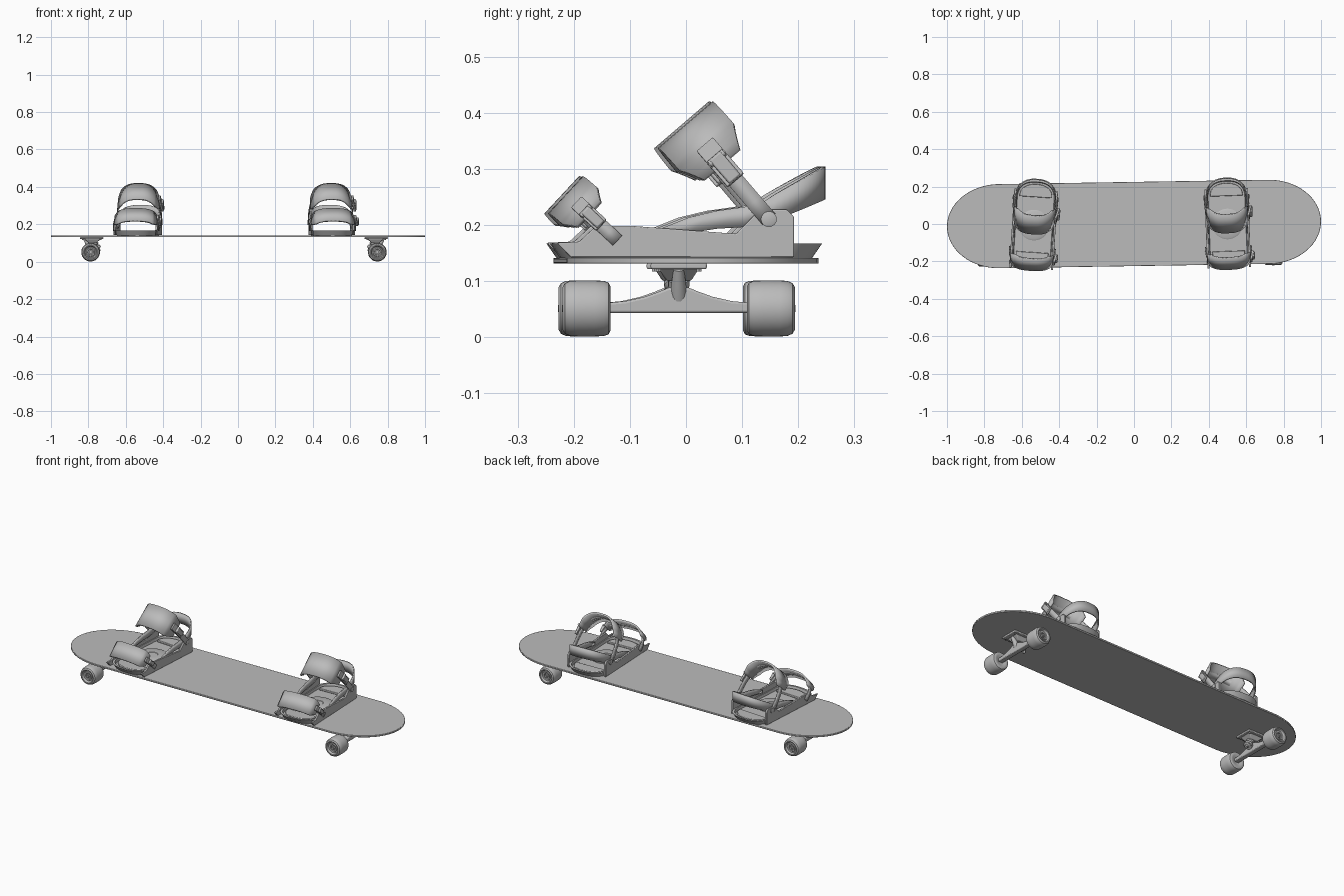
import bpy, bmesh, math
from mathutils import Vector, Matrix

if "Cube" in bpy.data.objects:
    bpy.data.objects.remove(bpy.data.objects["Cube"])

grey = bpy.data.materials.new("plain grey")
grey.diffuse_color = (0.5, 0.5, 0.5, 1)
grey.use_nodes = True
grey.node_tree.nodes["Principled BSDF"].inputs["Base Color"].default_value = grey.diffuse_color


def finish(name, bm, place, thick=0, bevel=0):
    """Turn a bmesh into a placed, smooth-by-angle object."""
    bmesh.ops.recalc_face_normals(bm, faces=bm.faces)
    me = bpy.data.meshes.new(name)
    bm.to_mesh(me)
    bm.free()
    me.materials.append(grey)
    ob = bpy.data.objects.new(name, me)
    bpy.context.collection.objects.link(ob)
    ob.matrix_world = place
    if thick:
        m = ob.modifiers.new("thickness", 'SOLIDIFY')
        m.thickness, m.offset = thick, 0
    if bevel:
        m = ob.modifiers.new("edge", 'BEVEL')
        m.width, m.segments, m.limit_method = bevel, 2, 'ANGLE'
    bpy.ops.object.select_all(action='DESELECT')
    ob.select_set(True)
    bpy.context.view_layer.objects.active = ob
    bpy.ops.object.shade_smooth_by_angle(angle=math.radians(35))
    return ob


def loft(name, rings, place, bevel=0, caps=True):
    """Skin closed rings of points."""
    bm = bmesh.new()
    vs = [[bm.verts.new(p) for p in r] for r in rings]
    n = len(vs[0])
    for a, b in zip(vs, vs[1:]):
        for i in range(n):
            j = (i + 1) % n
            bm.faces.new((a[i], a[j], b[j], b[i]))
    if caps:
        bm.faces.new(vs[0])
        bm.faces.new(vs[-1])
    return finish(name, bm, place, bevel=bevel)


def side_plate(name, prof, x0, x1, place, bevel=0):
    """Extrude a (y, z) profile along x."""
    return loft(name, [[(x, y, z) for y, z in prof] for x in (x0, x1)], place, bevel)


def band(name, path, wdir, halves, thick, place):
    """Strap: a ribbon along a path, with varying half width."""
    bm = bmesh.new()
    w = Vector(wdir).normalized()
    rows = [(bm.verts.new(Vector(p) - w * h), bm.verts.new(Vector(p) + w * h))
            for p, h in zip(path, halves)]
    for a, b in zip(rows, rows[1:]):
        bm.faces.new((a[0], b[0], b[1], a[1]))
    return finish(name, bm, place, thick=thick)


def lathe(name, prof, start, axis, place, n=28):
    """Spin a (radius, distance) profile about an axis."""
    q = Vector(axis).to_track_quat('Z', 'Y')
    rings = [[Vector(start) + q @ Vector((r * math.cos(t), r * math.sin(t), d))
              for t in (math.tau * k / n for k in range(n))] for r, d in prof]
    return loft(name, rings, place)


def box(name, centre, size, place, bevel=0):
    bm = bmesh.new()
    bmesh.ops.create_cube(bm, size=1, matrix=Matrix.Translation(centre) @ Matrix.Diagonal((*size, 1)))
    return finish(name, bm, place, bevel=bevel)


def stadium(a, ys, b, z, n=16):
    """Long outline along y: half width a, straight half length ys, end depth b."""
    pts = []
    for s in (1, -1):
        for k in range(n + 1):
            t = math.pi * k / n
            c, d = math.cos(t), math.sin(t)
            pts.append((s * a * math.copysign(abs(c) ** 0.8, c), s * (ys + b * d ** 0.8), z))
    return pts


def arch(px, py, pz, d, h, power, n=32):
    """Arch path from (px, py, pz) over to -px, leaning along d = (y, z)."""
    L = math.hypot(*d)
    out = []
    for k in range(n + 1):
        t = math.pi * k / n
        c, s = math.cos(t), math.sin(t) ** power * h / L
        out.append((px * math.copysign(abs(c) ** power, c), py + d[0] * s, pz + d[1] * s))
    return out


# Deck
deck = []
for s in (1, -1):
    for k in range(33):
        t = -math.pi / 2 + math.pi * k / 32
        deck.append((s * (0.72 + 0.28 * math.cos(t)), s * 0.225 * math.sin(t)))
loft("deck", [[(x, y, z) for x, y in deck] for z in (0.131, 0.141)],
     Matrix.Rotation(0.016, 4, 'Z'), bevel=0.002)

# Trucks and wheels, with the kingpin on the inboard side
for tx, ty, s in ((-0.788, -0.02, -1), (0.745, -0.013, 1)):
    P = Matrix.Translation((tx, ty, 0)) @ Matrix.Diagonal((s, 1, 1, 1))
    box("truck_baseplate", (-0.006, 0, 0.1265), (0.124, 0.10, 0.011), P, 0.003)
    loft("truck_riser", [[(-0.01 + a * u, b * v, z) for u, v in ((-1, -1), (1, -1), (1, 1), (-1, 1))]
                         for a, b, z in ((0.02, 0.022, 0.10), (0.045, 0.036, 0.122))], P, 0.003)
    for x in (-0.052, 0.042):
        for y in (-0.036, 0.036):
            lathe("mount_bolt", [(0.005, 0), (0.005, 0.006)], (x, y, 0.117), (0, 0, 1), P, 6)
    half = [(0.14, 0.043), (0.14, 0.060), (0.095, 0.064), (0.06, 0.072), (0.035, 0.081), (0.018, 0.088)]
    prof = half + [(-y, z) for y, z in reversed(half)]
    side_plate("truck_hanger", prof, -0.014, 0.014, P, 0.004)
    lathe("kingpin_bushing", [(0.008, 0), (0.017, 0.004), (0.019, 0.018), (0.013, 0.024),
                              (0.019, 0.030), (0.019, 0.046), (0.012, 0.05)],
          (-0.042, 0, 0.066), (0.55, 0, 0.85), P, 18)
    lathe("kingpin_nut", [(0.009, 0), (0.009, 0.012)], (-0.048, 0, 0.056), (0.55, 0, 0.85), P, 6)
    lathe("hanger_ring", [(0.012, 0), (0.023, 0), (0.023, 0.012), (0.012, 0.012)],
          (-0.036, 0, 0.068), (0.55, 0, 0.85), P, 20)
    lathe("pivot_arm", [(0.016, 0), (0.013, 0.03), (0.009, 0.06)], (0.0, 0, 0.07), (0.5, 0, 0.85), P, 14)
    lathe("axle", [(0.006, -0.208), (0.006, 0.208)], (0, 0, 0.051), (0, 1, 0), P, 12)
    for e in (-1, 1):
        lathe("wheel", [(0.010, 0.128), (0.022, 0.126), (0.031, 0.122), (0.040, 0.122), (0.046, 0.125),
                        (0.049, 0.133), (0.050, 0.150), (0.050, 0.180), (0.049, 0.194), (0.045, 0.203),
                        (0.038, 0.207), (0.034, 0.206), (0.029, 0.196), (0.024, 0.196), (0.022, 0.200),
                        (0.016, 0.200), (0.014, 0.194), (0.006, 0.194)],
              (0, 0, 0.051), (0, e, 0), P, 36)
        lathe("axle_nut", [(0.010, 0.194), (0.010, 0.204)], (0, 0, 0.051), (0, e, 0), P, 6)

# Bindings
for bx, by, ang in ((-0.535, -0.006, -0.065), (0.500, 0.0, 0.04)):
    B = Matrix.Translation((bx, by, 0)) @ Matrix.Rotation(ang, 4, 'Z')
    # footbed tray with pads and mounting disc
    loft("footbed_tray", [stadium(0.104, 0.13, 0.095, 0.141), stadium(0.112, 0.145, 0.098, 0.167),
                          stadium(0.101, 0.14, 0.092, 0.167), stadium(0.098, 0.14, 0.088, 0.152)], B)
    for name, y, d in (("toe_pad", -0.145, -1), ("heel_pad", 0.15, 1)):
        outline = [(0.088 * math.cos(math.pi * k / 16), y + d * 0.07 * math.sin(math.pi * k / 16) ** 0.8)
                   for k in range(17)]
        loft(name, [[(x, yy, z) for x, yy in outline] for z in (0.151, 0.163)], B, 0.003)
    lathe("mounting_disc", [(0.082, 0), (0.082, 0.006), (0.074, 0.010), (0.03, 0.010), (0.028, 0.008)],
          (0, 0, 0.151), (0, 0, 1), B, 36)
    # side rails with raised heel ears, and strap hinges
    rail = [(-0.21, 0.142), (-0.235, 0.168), (-0.195, 0.170), (-0.165, 0.198), (-0.10, 0.198),
            (0.085, 0.184), (0.118, 0.218), (0.135, 0.227), (0.176, 0.227), (0.188, 0.214), (0.188, 0.142)]
    for s in (-1, 1):
        side_plate("side_rail", rail, s * 0.106, s * 0.117, B, 0.002)
        for name, y, z, r in (("heel_pivot", 0.143, 0.210, 0.014), ("toe_pivot", -0.132, 0.180, 0.008)):
            lathe(name, [(r, 0), (r, 0.007), (r * 0.6, 0.009)], (s * 0.114, y, z), (s, 0, 0), B, 18)
    # heel hoop with arms running forward inside the rails
    arm = [(0.104, -0.05, 0.185), (0.104, 0.0, 0.199), (0.104, 0.05, 0.209), (0.104, 0.10, 0.214)]
    hoop = arm + arch(0.106, 0.135, 0.222, (0.11, 0.053), 0.122, 0.8) + [(-x, y, z) for x, y, z in reversed(arm)]
    m = len(hoop) - 8
    widths = [0.008, 0.014, 0.016, 0.018] + [0.020 + 0.009 * math.sin(math.pi * k / (m - 1)) ** 0.5
                                             for k in range(m)] + [0.018, 0.016, 0.014, 0.008]
    band("heel_hoop", hoop, (0, 0, 1), widths, 0.007, B)

    # ankle and toe straps: pivot, lean, reach, narrow and wide half widths
    for part, px, py, pz, d, h, narrow, wide in (
            ("ankle", 0.118, 0.143, 0.210, (-0.65, 0.76), 0.214, 0.015, 0.064),
            ("toe", 0.122, -0.127, 0.172, (-0.73, 0.68), 0.112, 0.012, 0.045)):
        w = (0, d[1], -d[0])
        path = arch(px, py, pz, d, h, 0.72)
        n = len(path)
        halves = [narrow] * n
        band(part + "_strap", path, w, halves, 0.006, B)
        # wide padded section over the middle of the strap
        lo = 5
        pad = [Vector(p) + Vector((0, d[0], d[1])) * 0.003 for p in path[lo:n - lo]]
        pw = [narrow + (wide - narrow) * min(1, 0.55 + 0.15 * min(k, len(pad) - 1 - k))
              for k in range(len(pad))]
        band(part + "_strap_pad", pad, w, pw, 0.010, B)
        # ratchet buckle on the right side
        f = 0.62 * h
        lean = Vector((0, d[0], d[1]))
        C = Matrix((Vector((1, 0, 0)), lean, Vector(w))).transposed().to_4x4()
        tilt = Matrix.Translation(Vector((px - 0.002, py, pz)) + lean * f) @ C @ Matrix.Rotation(0.18, 4, 'Z')
        k = 1.0 if part == "ankle" else 0.72
        box(part + "_buckle_base", (0.004, 0, 0), (0.012, 0.085 * k, 0.038 * k), B @ tilt, 0.002)
        box(part + "_buckle_lever", (0.014, -0.012 * k, 0), (0.010, 0.055 * k, 0.026 * k),
            B @ tilt @ Matrix.Rotation(-0.15, 4, 'Z'), 0.003)
        lathe(part + "_buckle_pin", [(0.007 * k, 0), (0.007 * k, 0.034 * k)],
              (0.013, 0.008 * k, -0.017 * k), (0, 0, 1), B @ tilt, 12)
